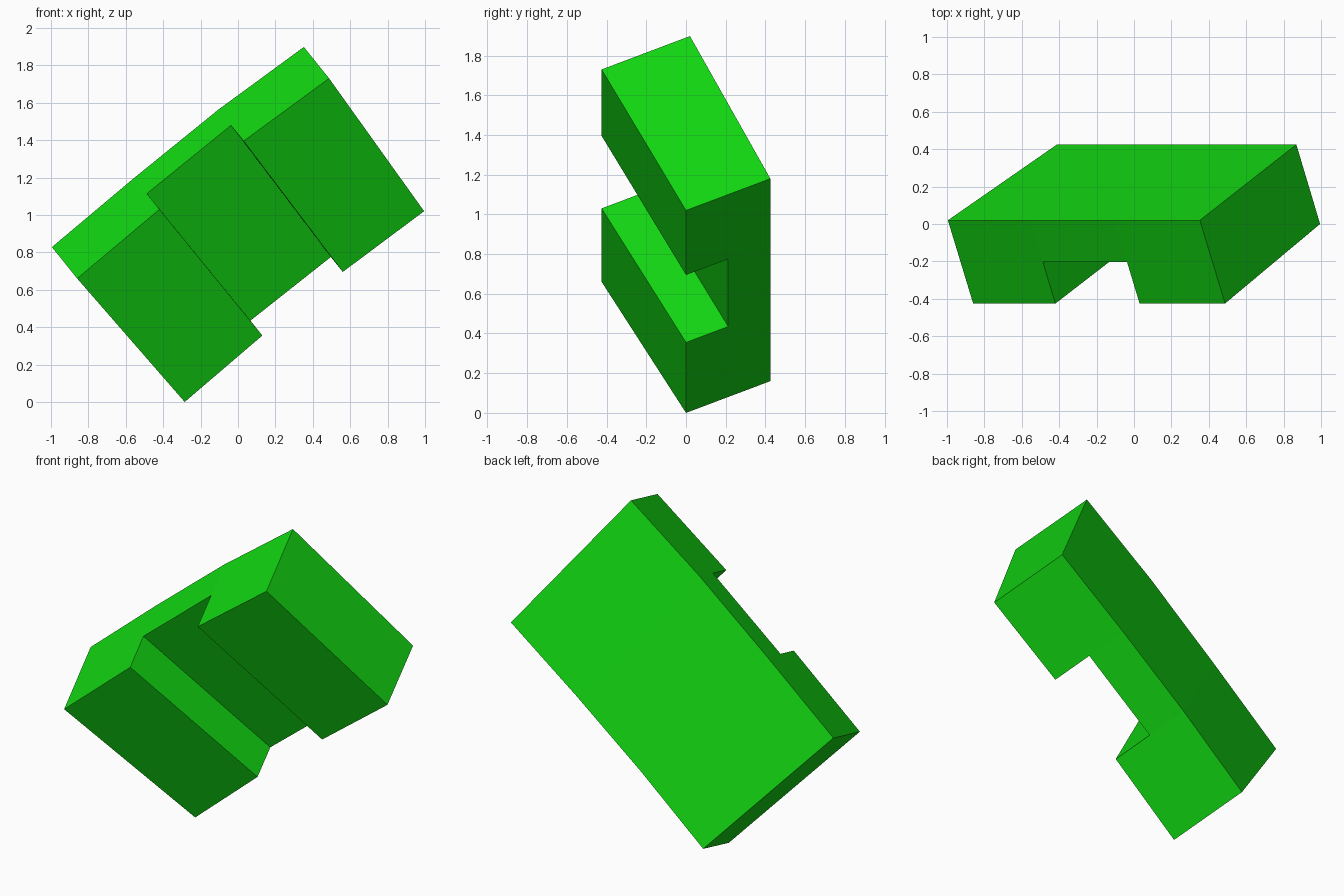
import bpy, bmesh
from mathutils import Vector

cube = bpy.data.objects.get("Cube")
if cube:
    bpy.data.objects.remove(cube, do_unlink=True)

# Single bright green
green = bpy.data.materials.new("bright_green")
green.use_nodes = True
colour = (0.006, 0.68, 0.006, 1)
green.diffuse_color = colour
green.node_tree.nodes["Principled BSDF"].inputs["Base Color"].default_value = colour

# Stations along the open side of the channel, at its upper and lower ends
upper = [(-0.86, -0.425, 0.66), (-0.42, -0.425, 1.03), (0.03, -0.425, 1.395), (0.487, -0.425, 1.73)]
lower = [(-0.285, 0, 0), (0.13, 0, 0.355), (0.56, 0, 0.695), (0.995, 0, 1.02)]
upper_depth = Vector((-0.135, 0.445, 0.168))
lower_depth = Vector((-0.127, 0.425, 0.16))

# Channel outline as (station, depth fraction): leg, notch, leg, back
outline = [(0, 0), (1, 0), (1, 0.5), (2, 0.5), (2, 0), (3, 0),
           (3, 1), (2, 1), (1, 1), (0, 1)]
# Each end is capped by left leg, web and right leg
caps = [(0, 1, 2, 8, 9), (2, 3, 7, 8), (3, 4, 5, 6, 7)]

bm = bmesh.new()


def end_ring(stations, depth):
    return [bm.verts.new(Vector(stations[s]) + depth * d) for s, d in outline]


a = end_ring(upper, upper_depth)
b = end_ring(lower, lower_depth)
n = len(outline)
for i in range(n):
    j = (i + 1) % n
    bm.faces.new((a[i], a[j], b[j], b[i]))
for ring in (a, b):
    for cap in caps:
        bm.faces.new([ring[k] for k in cap])
bmesh.ops.recalc_face_normals(bm, faces=bm.faces[:])

mesh = bpy.data.meshes.new("channel_block")
bm.to_mesh(mesh)
bm.free()
mesh.materials.append(green)
block = bpy.data.objects.new("channel_block", mesh)
bpy.context.collection.objects.link(block)
